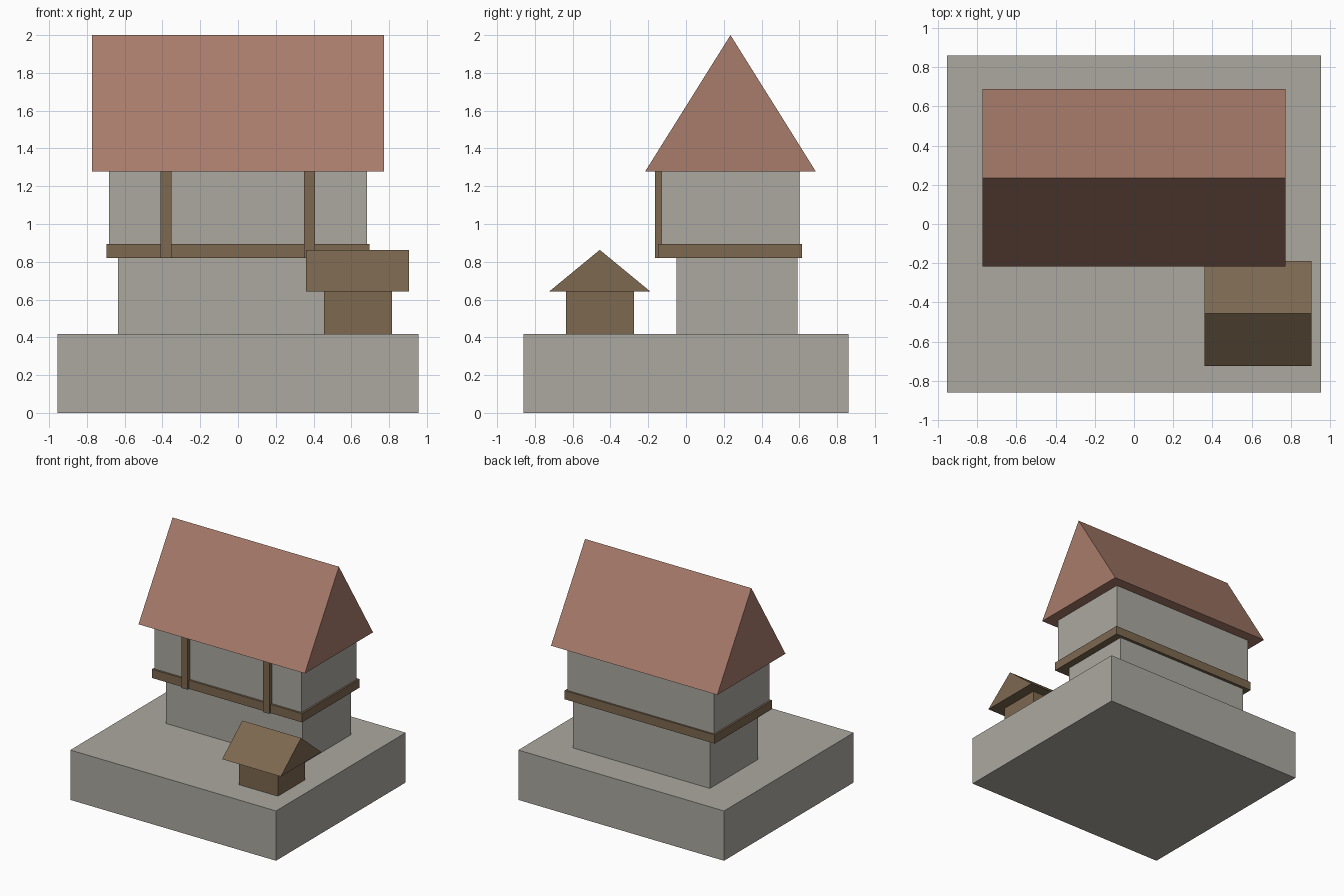
import bpy

if "Cube" in bpy.data.objects:
    bpy.data.objects.remove(bpy.data.objects["Cube"])


def material(name, srgb):
    m = bpy.data.materials.new(name)
    lin = [((c / 255 + 0.055) / 1.055) ** 2.4 for c in srgb]
    m.diffuse_color = (*lin, 1)
    m.use_nodes = True
    m.node_tree.nodes["Principled BSDF"].inputs["Base Color"].default_value = m.diffuse_color
    return m


stone = material("stone", (172, 169, 160))
timber = material("timber", (124, 104, 80))
tile = material("clay_tile", (168, 124, 107))


def make(name, verts, faces, mat):
    me = bpy.data.meshes.new(name)
    me.from_pydata(verts, [], faces)
    me.materials.append(mat)
    ob = bpy.data.objects.new(name, me)
    bpy.context.collection.objects.link(ob)
    return ob


def box(name, x, y, z, mat):
    verts = [(a, b, c) for c in z for a, b in
             ((x[0], y[0]), (x[1], y[0]), (x[1], y[1]), (x[0], y[1]))]
    faces = [(3, 2, 1, 0), (4, 5, 6, 7), (0, 1, 5, 4),
             (1, 2, 6, 5), (2, 3, 7, 6), (3, 0, 4, 7)]
    return make(name, verts, faces, mat)


def gable(name, x, y, z, mat):
    """Triangular prism with its ridge along x."""
    mid = (y[0] + y[1]) / 2
    verts = [(a, b, c) for a in x for b, c in
             ((y[0], z[0]), (y[1], z[0]), (mid, z[1]))]
    faces = [(0, 2, 1), (3, 4, 5), (0, 1, 4, 3), (1, 2, 5, 4), (2, 0, 3, 5)]
    return make(name, verts, faces, mat)


# Plinth and main house
box("plinth", (-0.955, 0.955), (-0.86, 0.86), (0, 0.418), stone)
box("lower_storey", (-0.635, 0.635), (-0.05, 0.59), (0.418, 0.82), stone)
box("upper_storey", (-0.682, 0.682), (-0.13, 0.6), (0.83, 1.277), stone)
box("floor_band", (-0.697, 0.697), (-0.147, 0.615), (0.82, 0.893), timber)
gable("main_roof", (-0.772, 0.772), (-0.217, 0.688), (1.277, 2.0), tile)

# Timber posts on the front wall
for side, cx in (("left", -0.382), ("right", 0.378)):
    box(side + "_post", (cx - 0.029, cx + 0.029), (-0.165, -0.11),
        (0.82, 1.277), timber)

# Small shed in the front corner
box("shed_body", (0.455, 0.815), (-0.635, -0.275), (0.418, 0.642), timber)
gable("shed_roof", (0.36, 0.905), (-0.725, -0.188), (0.642, 0.863), timber)
